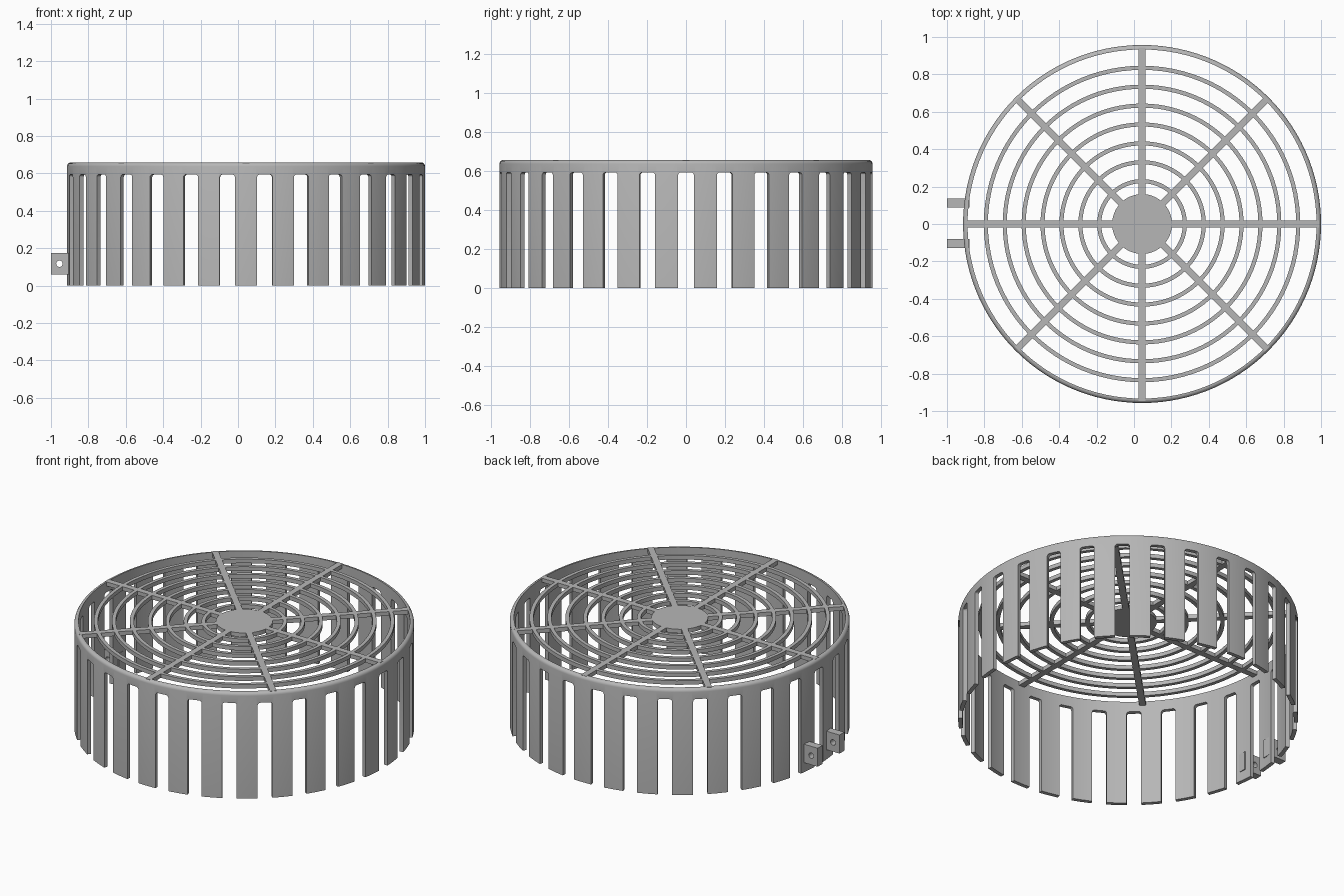
import bpy, bmesh, math
from mathutils import Matrix

CX, R, H = 0.043, 0.957, 0.658      # guard axis, outer radius, height
WALL, DEPTH = 0.024, 0.025          # wall thickness, grille depth
SLOTS, SLOT_W, SLOT_TOP = 30, 0.082, 0.594

old = bpy.data.objects.get("Cube")
if old:
    bpy.data.objects.remove(old)

grey = bpy.data.materials.new("plain grey")
grey.use_nodes = True
colour = (0.47, 0.47, 0.47, 1)
grey.diffuse_color = colour
grey.node_tree.nodes["Principled BSDF"].inputs["Base Color"].default_value = colour


def finish(name, bm, x=CX):
    bmesh.ops.recalc_face_normals(bm, faces=bm.faces)
    mesh = bpy.data.meshes.new(name)
    bm.to_mesh(mesh)
    bm.free()
    mesh.materials.append(grey)
    ob = bpy.data.objects.new(name, mesh)
    ob.location.x = x
    bpy.context.collection.objects.link(ob)
    return ob


def activate(ob):
    bpy.ops.object.select_all(action='DESELECT')
    ob.select_set(True)
    bpy.context.view_layer.objects.active = ob


def smooth(ob):
    activate(ob)
    bpy.ops.object.shade_smooth_by_angle(angle=math.radians(30))


def lathe(name, profile, steps=120):
    """Revolve a closed (radius, z) outline around the guard axis."""
    bm = bmesh.new()
    rings = []
    for i in range(steps):
        a = math.tau * i / steps
        rings.append([bm.verts.new((r * math.cos(a), r * math.sin(a), z)) for r, z in profile])
    n = len(profile)
    for i in range(steps):
        p, q = rings[i], rings[(i + 1) % steps]
        for j in range(n):
            k = (j + 1) % n
            bm.faces.new((p[j], q[j], q[k], p[k]))
    return finish(name, bm)


def add_box(bm, x0, x1, y0, y1, z0, z1, turn=0):
    m = (Matrix.Rotation(turn, 4, 'Z')
         @ Matrix.Translation(((x0 + x1) / 2, (y0 + y1) / 2, (z0 + z1) / 2))
         @ Matrix.Diagonal((x1 - x0, y1 - y0, z1 - z0, 1)))
    return bmesh.ops.create_cube(bm, size=1, matrix=m)["verts"]


def cut(ob, cutter):
    activate(ob)
    mod = ob.modifiers.new("cut", 'BOOLEAN')
    mod.operation = 'DIFFERENCE'
    mod.solver = 'EXACT'
    mod.object = cutter
    bpy.ops.object.modifier_apply(modifier=mod.name)
    bpy.data.objects.remove(cutter)


# Side wall with a rounded top edge
F = 0.02
outline = [(R - WALL, 0), (R, 0)]
outline += [(R - F + F * math.cos(t * math.pi / 8), H - F + F * math.sin(t * math.pi / 8))
            for t in range(5)]
outline.append((R - WALL, H))
wall = lathe("slotted_wall", outline)

# Open-bottomed slots with rounded top corners
bm = bmesh.new()
for i in range(SLOTS):
    a = math.tau * i / SLOTS
    verts = add_box(bm, R - 0.08, R + 0.05, -SLOT_W / 2, SLOT_W / 2, -0.1, SLOT_TOP, a)
    top = [v for v in verts if v.co.z > 0]
    radial = [e for e in bm.edges if all(v in top for v in e.verts) and e.calc_length() > 0.1]
    bmesh.ops.bevel(bm, geom=radial, offset=0.014, segments=3, profile=0.5, affect='EDGES')
cut(wall, finish("slot_cutter", bm))
smooth(wall)

# Concentric grille rings
for i in range(7):
    r = 0.24 + 0.101 * i
    smooth(lathe(f"grille_ring_{i + 1}",
                 [(r - 0.022, H - DEPTH), (r, H - DEPTH), (r, H), (r - 0.022, H)], 96))

# Spokes
bm = bmesh.new()
for i in range(8):
    add_box(bm, 0.1, R - 0.012, -0.0185, 0.0185, H - DEPTH, H, math.tau * i / 8)
finish("grille_spokes", bm)

# Centre hub disc
bm = bmesh.new()
bmesh.ops.create_cone(bm, cap_ends=True, segments=64, radius1=0.16, radius2=0.16, depth=DEPTH,
                      matrix=Matrix.Translation((0, 0, H - DEPTH / 2)))
smooth(finish("centre_hub", bm))

# Pair of mounting tabs with a screw hole
for side, y in (("left", -0.103), ("right", 0.111)):
    bm = bmesh.new()
    add_box(bm, -1, -0.88, y - 0.024, y + 0.024, 0.06, 0.175)
    tab = finish(f"mounting_tab_{side}", bm, 0)
    bm = bmesh.new()
    bmesh.ops.create_cone(bm, cap_ends=True, segments=24, radius1=0.017, radius2=0.017, depth=0.2,
                          matrix=Matrix.Translation((-0.955, y, 0.117))
                          @ Matrix.Rotation(math.pi / 2, 4, 'X'))
    cut(tab, finish("hole_cutter", bm, 0))
    smooth(tab)
